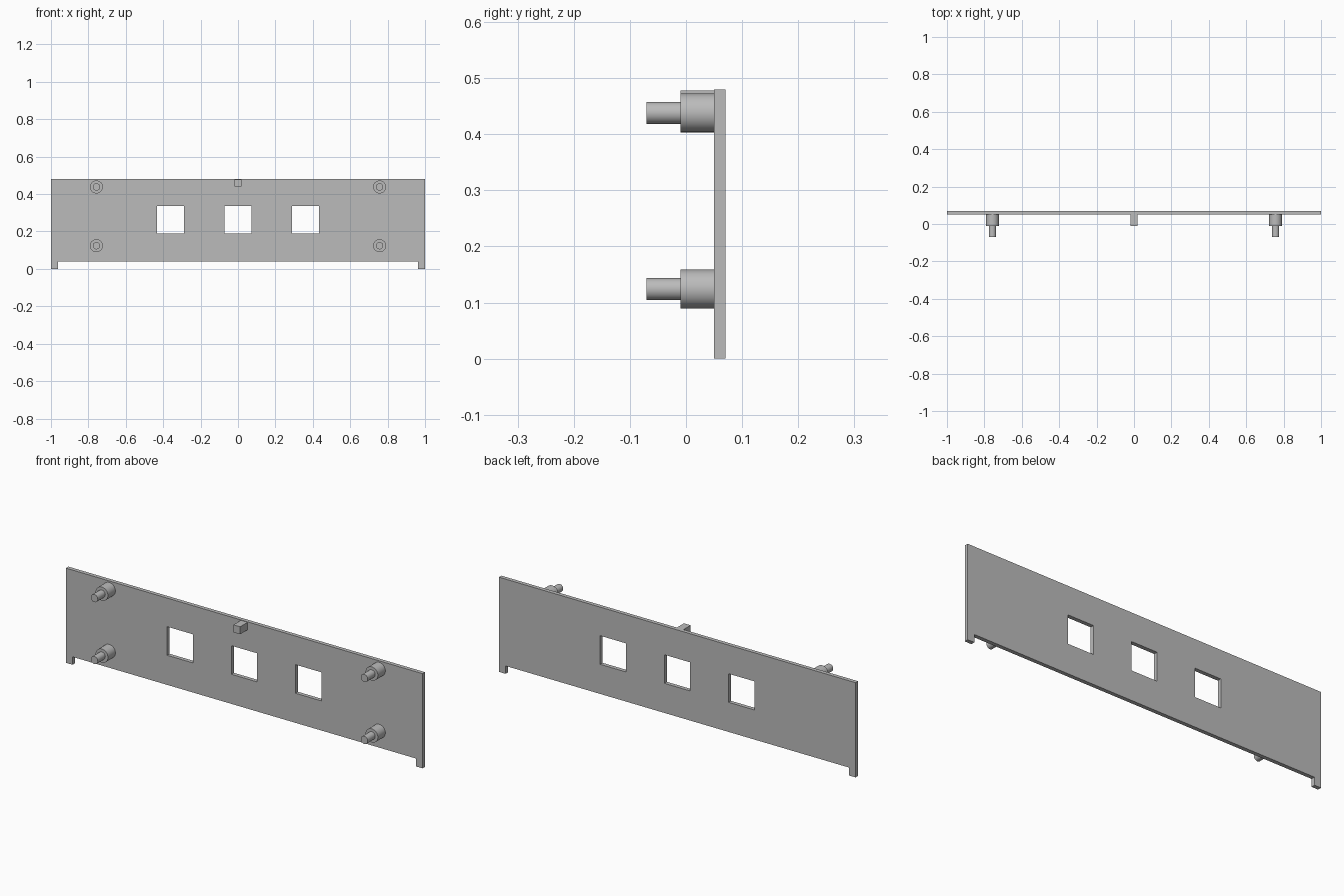
import bpy, bmesh, math
from mathutils import Matrix

cube = bpy.data.objects.get("Cube")
if cube:
    bpy.data.objects.remove(cube, do_unlink=True)

GREY = (0.5, 0.5, 0.5, 1)
grey = bpy.data.materials.new("plain_grey")
grey.use_nodes = True
grey.diffuse_color = GREY
grey.node_tree.nodes["Principled BSDF"].inputs["Base Color"].default_value = GREY

FRONT, BACK = 0.05, 0.07      # panel faces along y
TOP, FOOT = 0.48, 0.04        # panel top, height of the feet
HALF = 0.0725                 # half size of a window


def finish(name, bm):
    bmesh.ops.recalc_face_normals(bm, faces=bm.faces[:])
    mesh = bpy.data.meshes.new(name)
    bm.to_mesh(mesh)
    bm.free()
    mesh.materials.append(grey)
    obj = bpy.data.objects.new(name, mesh)
    bpy.context.collection.objects.link(obj)
    return obj


# Panel: a grid of cells, leaving out the windows and the gap between the feet
windows = [-0.36, 0, 0.36]
xs = [-1, -0.963] + [c + s for c in windows for s in (-HALF, HALF)] + [0.963, 1]
zs = [0, FOOT, 0.19, 0.19 + 2 * HALF, TOP]
bm = bmesh.new()
for i in range(len(xs) - 1):
    for j in range(len(zs) - 1):
        in_gap = j == 0 and 0 < i < len(xs) - 2
        in_window = j == 2 and i in (2, 4, 6)
        if not (in_gap or in_window):
            corners = [(i, j), (i + 1, j), (i + 1, j + 1), (i, j + 1)]
            bm.faces.new([bm.verts.new((xs[a], FRONT, zs[b])) for a, b in corners])
bmesh.ops.remove_doubles(bm, verts=bm.verts[:], dist=0.0001)
extruded = bmesh.ops.extrude_face_region(bm, geom=bm.faces[:], use_keep_orig=True)
moved = [g for g in extruded["geom"] if isinstance(g, bmesh.types.BMVert)]
bmesh.ops.translate(bm, verts=moved, vec=(0, BACK - FRONT, 0))
finish("panel", bm)


# Stepped mounting pegs: a wide boss carrying a thin pin
def add_cylinder(bm, x, z, radius, y_back, y_front):
    place = Matrix.Translation((x, (y_back + y_front) / 2, z)) @ Matrix.Rotation(math.pi / 2, 4, "X")
    bmesh.ops.create_cone(bm, cap_ends=True, segments=48, radius1=radius, radius2=radius,
                          depth=y_back - y_front, matrix=place)


for side, x in (("left", 0.757), ("right", -0.757)):
    for level, z in (("lower", 0.124), ("upper", 0.438)):
        bm = bmesh.new()
        add_cylinder(bm, x, z, 0.0345, FRONT, -0.01)
        add_cylinder(bm, x, z, 0.0195, -0.01, -0.07)
        peg = finish(f"{level}_{side}_peg", bm)
        bpy.ops.object.select_all(action="DESELECT")
        peg.select_set(True)
        bpy.context.view_layer.objects.active = peg
        bpy.ops.object.shade_smooth_by_angle(angle=math.radians(30))

# Small square tab at the top centre
bm = bmesh.new()
bmesh.ops.create_cube(bm, size=1, matrix=Matrix.Translation((0, 0.02, 0.459))
                      @ Matrix.Diagonal((0.038, 0.06, 0.038, 1)))
finish("top_tab", bm)
